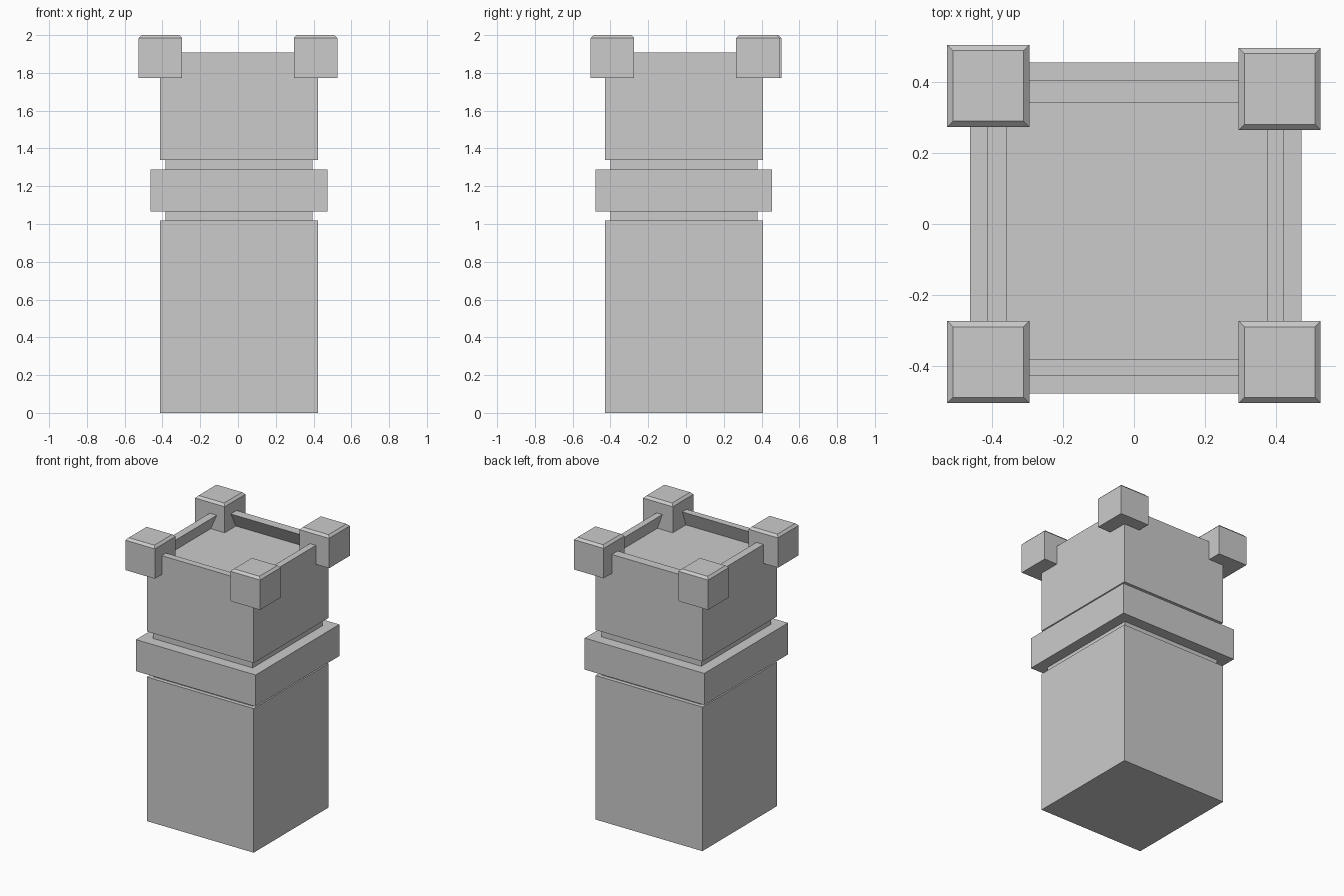
import bpy, bmesh

if "Cube" in bpy.data.objects:
    bpy.data.objects.remove(bpy.data.objects["Cube"])


def make_object(name, bm):
    bmesh.ops.recalc_face_normals(bm, faces=bm.faces[:])
    mesh = bpy.data.meshes.new(name)
    bm.to_mesh(mesh)
    bm.free()
    obj = bpy.data.objects.new(name, mesh)
    bpy.context.collection.objects.link(obj)
    return obj


def loft_rings(name, rings):
    """Join rectangles (x0, x1, y0, y1, z) in order and cap both ends."""
    bm = bmesh.new()
    loops = [[bm.verts.new(p) for p in ((x0, y0, z), (x1, y0, z), (x1, y1, z), (x0, y1, z))]
             for x0, x1, y0, y1, z in rings]
    for a, b in zip(loops, loops[1:]):
        for i in range(4):
            j = (i + 1) % 4
            bm.faces.new((a[i], a[j], b[j], b[i]))
    bm.faces.new(loops[0])
    bm.faces.new(loops[-1])
    return make_object(name, bm)


# Tower: shaft, recessed necks, band and upper block as one stepped profile
CX, CY = 0.005, -0.011
SHAFT, NECK, BAND = 0.418, 0.39, 0.4675
profile = [(SHAFT, 0), (SHAFT, 1.018), (NECK, 1.018), (NECK, 1.065),
           (BAND, 1.065), (BAND, 1.288), (NECK, 1.288), (NECK, 1.34),
           (SHAFT, 1.34), (SHAFT, 1.907)]
rings = [(CX - h, CX + h, CY - h, CY + h, z) for h, z in profile]

# Roof recess: thin parapet whose inner faces are undercut down to the floor
floor = SHAFT - 0.008
rings.append((-0.358, 0.377, -0.381, 0.342, 1.907))
rings.append((CX - floor, CX + floor, CY - floor, CY + floor, 1.80))
loft_rings("tower", rings)

# Corner blocks with a chamfered top
HALF, CHAMFER = 0.1158, 0.016
corners = {
    "front_left": (-0.4115, -0.39), "front_right": (0.4112, -0.39),
    "back_left": (-0.4115, 0.39), "back_right": (0.4112, 0.381),
}
for label, (x, y) in corners.items():
    levels = [(HALF, 1.773), (HALF, 2 - CHAMFER), (HALF - CHAMFER, 2.0)]
    loft_rings("corner_block_" + label,
               [(x - h, x + h, y - h, y + h, z) for h, z in levels])
